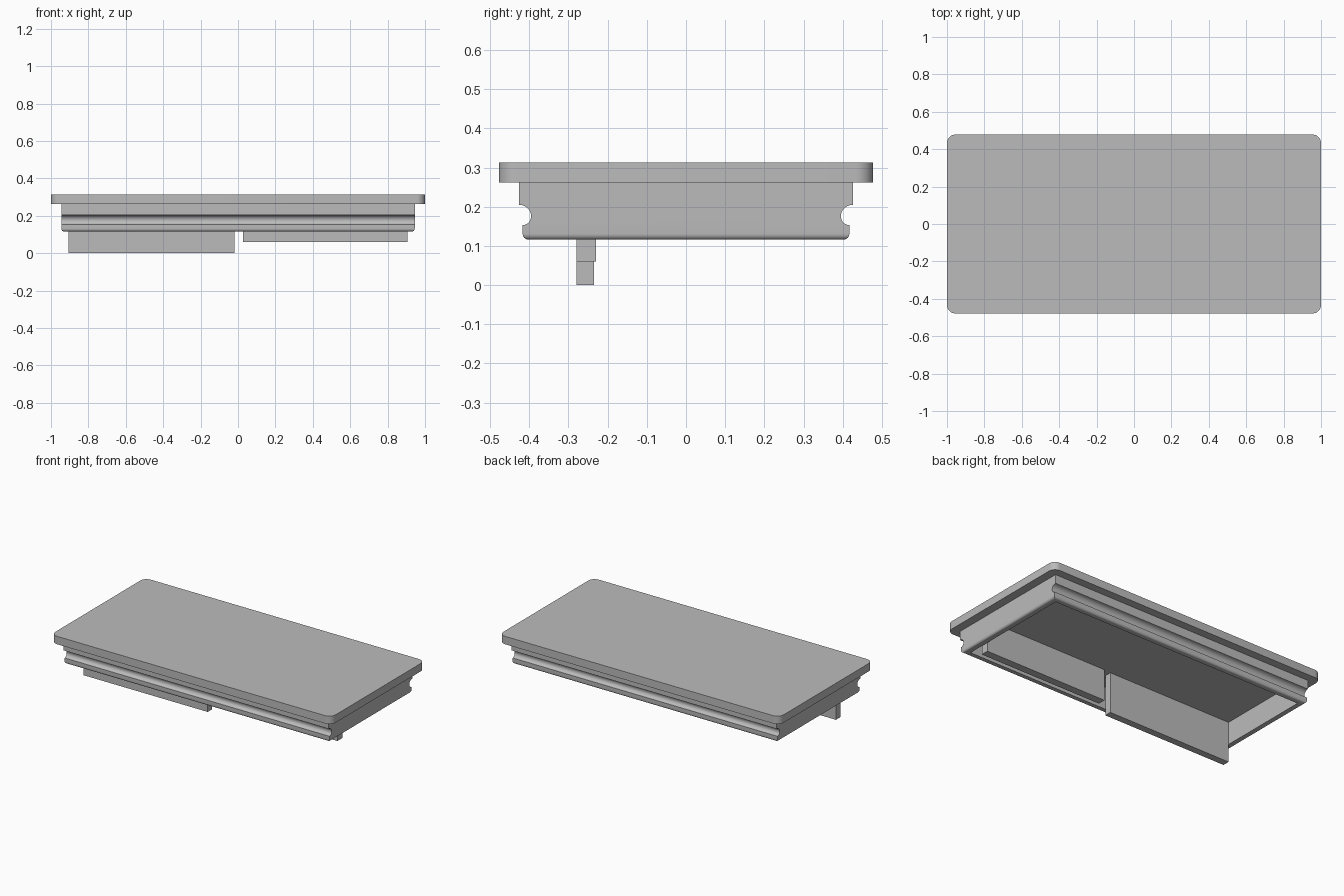
import bpy, bmesh, math
from mathutils import Vector

old = bpy.data.objects.get("Cube")
if old:
    bpy.data.objects.remove(old, do_unlink=True)

grey = bpy.data.materials.new("plain grey")
grey.use_nodes = True
colour = (0.5, 0.5, 0.5, 1)
grey.diffuse_color = colour
grey.node_tree.nodes["Principled BSDF"].inputs["Base Color"].default_value = colour


def finish(bm, name):
    bmesh.ops.recalc_face_normals(bm, faces=bm.faces)
    mesh = bpy.data.meshes.new(name)
    bm.to_mesh(mesh)
    bm.free()
    obj = bpy.data.objects.new(name, mesh)
    bpy.context.collection.objects.link(obj)
    mesh.materials.append(grey)
    return obj


def select(obj):
    bpy.ops.object.select_all(action='DESELECT')
    obj.select_set(True)
    bpy.context.view_layer.objects.active = obj


def smooth(obj):
    select(obj)
    bpy.ops.object.shade_smooth_by_angle(angle=math.radians(30))


def box_mesh(low, high):
    bm = bmesh.new()
    bmesh.ops.create_cube(bm, size=1)
    low, high = Vector(low), Vector(high)
    for v in bm.verts:
        v.co = (low + high) / 2 + v.co * (high - low)
    return bm


RIM_BOTTOM, PLATE_BOTTOM, PLATE_TOP = 0.116, 0.262, 0.313

# Cover plate with rounded corners
bm = box_mesh((-1, -0.478, PLATE_BOTTOM), (1, 0.478, PLATE_TOP))
upright = [e for e in bm.edges if abs(e.verts[0].co.z - e.verts[1].co.z) > 0.01]
bmesh.ops.bevel(bm, geom=upright, offset=0.045, segments=8, profile=0.5, affect='EDGES')
smooth(finish(bm, "cover_plate"))

# Skirt: grooved cross-section, extruded along x
half = [(0.426, PLATE_BOTTOM)]
for i in range(13):
    a = math.pi * i / 12
    # the lip under the groove is set back a little
    half.append((0.426 - 0.026 * math.sin(a) - 0.009 * i / 12, 0.179 + 0.026 * math.cos(a)))
half.append((0.417, RIM_BOTTOM))
section = half + [(-y, z) for y, z in reversed(half)]
bm = bmesh.new()
face = bm.faces.new([bm.verts.new((-0.945, y, z)) for y, z in section])
extruded = bmesh.ops.extrude_face_region(bm, geom=[face])["geom"]
bmesh.ops.translate(bm, vec=(1.89, 0, 0),
                    verts=[g for g in extruded if isinstance(g, bmesh.types.BMVert)])
bottom = [e for e in bm.edges if all(v.co.z < RIM_BOTTOM + 0.001 for v in e.verts)]
bmesh.ops.bevel(bm, geom=bottom, offset=0.015, segments=6, profile=0.5, affect='EDGES')
skirt = finish(bm, "skirt")

# Hollow out the skirt from below
cutter = finish(box_mesh((-0.905, -0.38, 0), (0.905, 0.38, 0.4)), "cavity_cutter")
cutter.hide_render = True
cut = skirt.modifiers.new("cavity", 'BOOLEAN')
cut.operation = 'DIFFERENCE'
cut.solver = 'EXACT'
cut.object = cutter
select(skirt)
bpy.ops.object.modifier_apply(modifier=cut.name)
bpy.data.objects.remove(cutter, do_unlink=True)
smooth(skirt)

# Hanging tabs under the plate
finish(box_mesh((-0.905, -0.28, 0), (-0.02, -0.235, PLATE_BOTTOM)), "deep_tab")
finish(box_mesh((0.028, -0.28, 0.06), (0.905, -0.23, PLATE_BOTTOM)), "shallow_tab")
